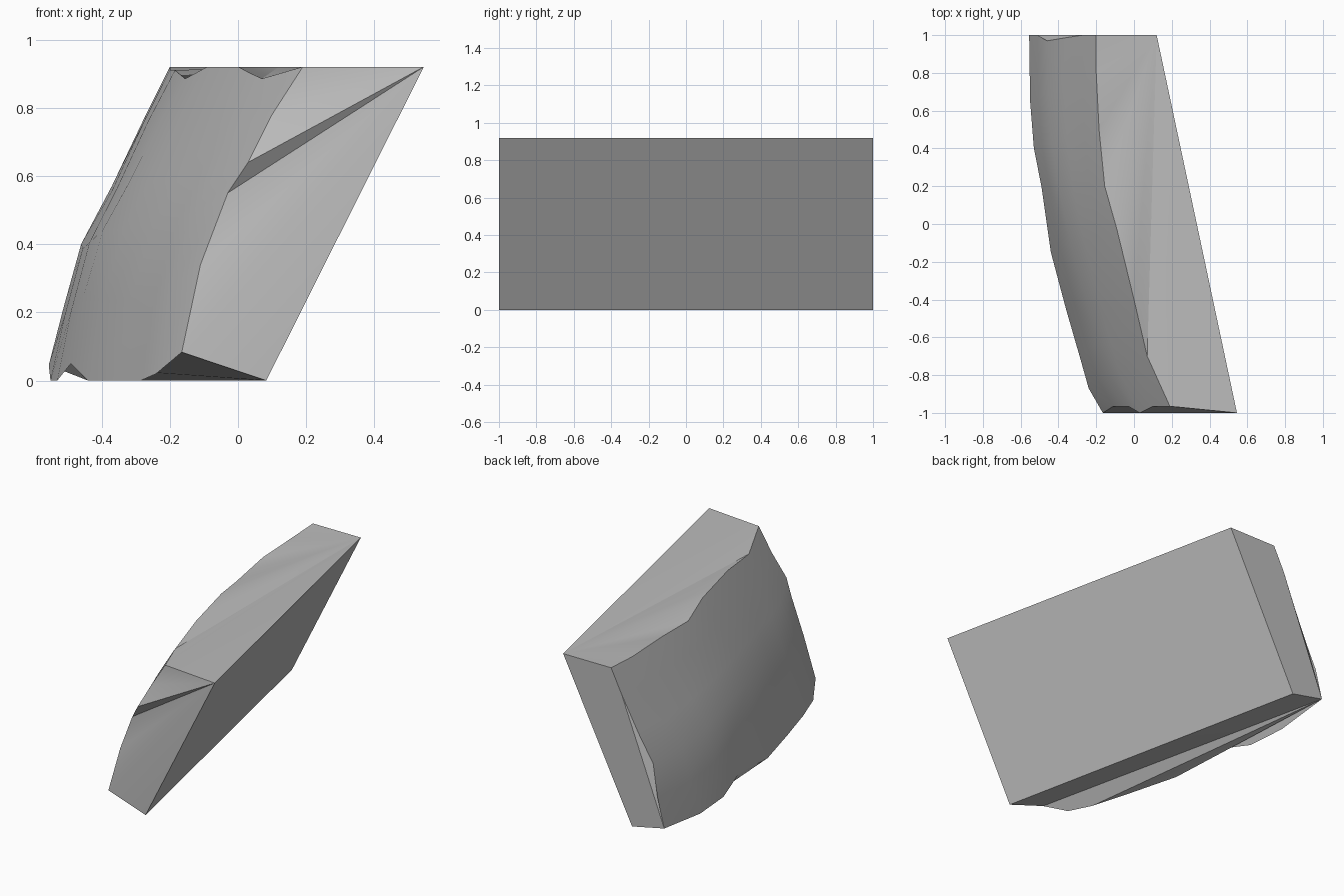
import bpy
import bmesh
import math
from mathutils import Vector

cube = bpy.data.objects.get("Cube")
if cube:
    bpy.data.objects.remove(cube, do_unlink=True)

# Stone colour
stone = bpy.data.materials.new("stone_grey")
stone.use_nodes = True
grey = (0.5, 0.5, 0.5, 1)
stone.diffuse_color = grey
stone.node_tree.nodes["Principled BSDF"].inputs["Base Color"].default_value = grey

# Corners of the flat wall
TOP_FRONT, TOP_BACK = (0.545, -1, 0.92), (0.12, 1, 0.92)
LOW_FRONT, LOW_BACK = (0.083, -1, 0), (-0.34, 1, 0)

# Rims of the rough face: top and bottom run front to back, ends run downwards
top = [(0.19, -0.965, 0.92), (0.07, -0.7, 0.885), (0.035, -0.55, 0.902),
       (0, -0.4, 0.92), (-0.09, -0.03, 0.92), (-0.155, 0.2, 0.885),
       (-0.185, 0.5, 0.91), (-0.2, 0.8, 0.91), (-0.2, 1, 0.92)]
bottom = [(-0.165, -1, 0.083), (-0.24, -0.87, 0.02), (-0.285, -0.71, 0),
          (-0.36, -0.45, 0), (-0.44, -0.15, 0), (-0.49, 0.2, 0.05),
          (-0.53, 0.4, 0), (-0.55, 0.65, 0), (-0.555, 1, 0.045)]
front = [top[0], (0.1, -0.965, 0.78), (0.03, -1, 0.64),
         (-0.03, -0.965, 0.55), (-0.11, -0.965, 0.34), bottom[0]]
back = [top[-1], (-0.27, 1, 0.78), (-0.37, 0.985, 0.57),
        (-0.46, 0.97, 0.4), (-0.51, 1, 0.22), bottom[-1]]
top, bottom, front, back = [[Vector(p) for p in rim] for rim in (top, bottom, front, back)]


def patch(i, j):
    """Blend the four rims into one bulging surface."""
    u, v = i / (len(top) - 1), j / (len(front) - 1)
    p = top[i] * (1 - v) + bottom[i] * v + front[j] * (1 - u) + back[j] * u
    p -= (top[0] * (1 - u) + top[-1] * u) * (1 - v)
    p -= (bottom[0] * (1 - u) + bottom[-1] * u) * v
    swell = 0.01 * math.sin(math.pi * u) * math.sin(math.pi * v)
    return p + Vector((-swell, 0, swell / 2))


bm = bmesh.new()


def fan(apex, ring):
    for a, b in zip(ring, ring[1:]):
        bm.faces.new((apex, a, b))


# Rough face
grid = [[bm.verts.new(patch(i, j)) for j in range(len(front))] for i in range(len(top))]
for g, h in zip(grid, grid[1:]):
    for j in range(len(front) - 1):
        bm.faces.new((g[j], g[j + 1], h[j + 1], h[j]))

# Flat wall
tf, tb, lf, lb = [bm.verts.new(p) for p in (TOP_FRONT, TOP_BACK, LOW_FRONT, LOW_BACK)]
bm.faces.new((tf, lf, lb, tb))

# Top, front end, underside and back end, each fanned from one corner
fan(tb, [tf] + [g[0] for g in grid])
fan(tf, grid[0] + [lf])
fan(grid[-1][-1], [lb, lf] + [g[-1] for g in grid[:-1]])
fan(grid[-1][-1], [lb, tb] + grid[-1][:-1])

bmesh.ops.recalc_face_normals(bm, faces=bm.faces)
mesh = bpy.data.meshes.new("rock_slab")
bm.to_mesh(mesh)
bm.free()
mesh.materials.append(stone)
rock = bpy.data.objects.new("rock_slab", mesh)
bpy.context.collection.objects.link(rock)

bpy.ops.object.select_all(action="DESELECT")
rock.select_set(True)
bpy.context.view_layer.objects.active = rock
bpy.ops.object.shade_smooth_by_angle(angle=math.radians(30))
